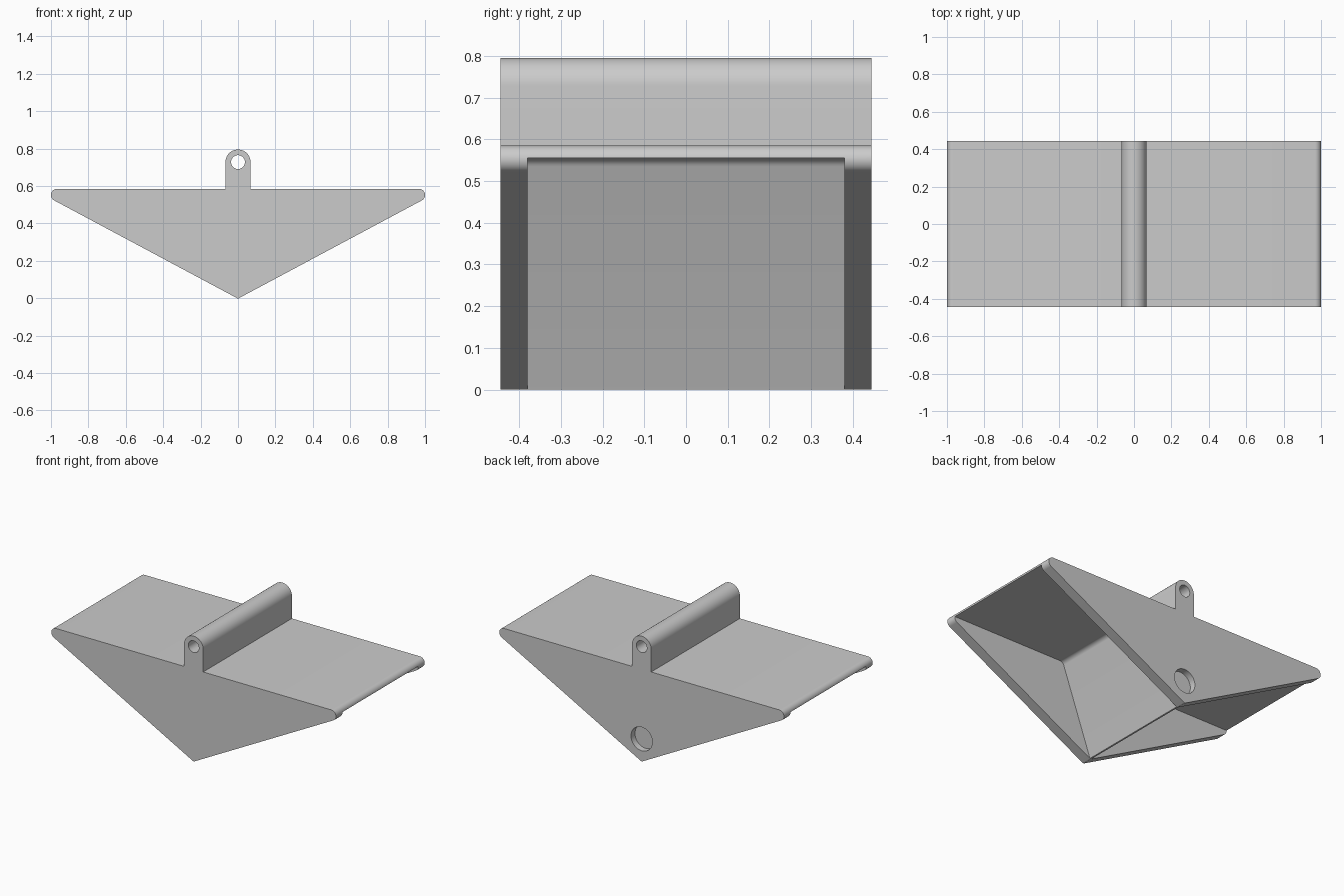
import bpy, bmesh
from math import radians, degrees, sin, cos, atan2, asin, hypot, tan, pi

cube = bpy.data.objects.get("Cube")
if cube:
    bpy.data.objects.remove(cube)

HALF_DEPTH = 0.445      # half length of the body along y
INNER = 0.38            # inner face of the end plates
TOP, UNDER = 0.585, 0.555
TIP_R = 0.033
LUG_R, LUG_Z, PIN_R = 0.067, 0.728, 0.037

grey = bpy.data.materials.new("light grey")
grey.use_nodes = True
grey.diffuse_color = (0.6, 0.6, 0.6, 1)
grey.node_tree.nodes["Principled BSDF"].inputs["Base Color"].default_value = (0.6, 0.6, 0.6, 1)


def arc(cx, cz, r, start, end, n=14):
    """Points on an arc in the xz plane, angles in degrees."""
    angles = [radians(start + (end - start) * i / n) for i in range(n + 1)]
    return [(cx + r * cos(a), cz + r * sin(a)) for a in angles]


def prism(name, outline, y0, y1):
    """Extrude an xz outline from y0 to y1."""
    bm = bmesh.new()
    face = bm.faces.new([bm.verts.new((x, y0, z)) for x, z in outline])
    new = bmesh.ops.extrude_face_region(bm, geom=[face])["geom"]
    bmesh.ops.translate(bm, vec=(0, y1 - y0, 0),
                        verts=[v for v in new if isinstance(v, bmesh.types.BMVert)])
    bmesh.ops.recalc_face_normals(bm, faces=bm.faces)
    mesh = bpy.data.meshes.new(name)
    bm.to_mesh(mesh)
    bm.free()
    mesh.materials.append(grey)
    obj = bpy.data.objects.new(name, mesh)
    bpy.context.collection.objects.link(obj)
    return obj


def mirror(points):
    return [(-x, z) for x, z in reversed(points)]


# Body outline: pointed bottom, rounded outer tips, flat top, round-headed lug
tip_x, tip_z = 1 - TIP_R, TOP - TIP_R
tangent = degrees(atan2(tip_z, tip_x) - asin(TIP_R / hypot(tip_x, tip_z)))
right_half = ([(0.004, 0)]
              + arc(tip_x, tip_z, TIP_R, tangent - 90, 90)
              + [(LUG_R, TOP)]
              + arc(0, LUG_Z, LUG_R, 0, 90)[:-1])
body = prism("hopper_body", right_half + [(0, LUG_Z + LUG_R)] + mirror(right_half),
             -HALF_DEPTH, HALF_DEPTH)

# Cavity outline: sloping divider face, filleted into the underside of the top
foot_x, corner_x, fillet = 0.005, 0.205, 0.03
slope = atan2(UNDER, corner_x - foot_x)
reach = fillet / tan((pi - slope) / 2)
cavity = ([(foot_x - 0.05 / tan(slope), -0.05)]
          + arc(corner_x + reach, UNDER - fillet, fillet, 90 + degrees(slope), 90, 8)
          + [(1.1, UNDER), (1.1, -0.05)])
cavity[0] = (foot_x, 0)
cavity += [(foot_x, -0.05)]

cutters = [
    prism("left_cavity_cutter", cavity, -INNER, INNER),
    prism("right_cavity_cutter", mirror(cavity), -INNER, INNER),
    prism("pin_hole_cutter", arc(0, LUG_Z, PIN_R, 0, 360, 40)[:-1], -0.6, 0.6),
    prism("back_pocket_cutter", arc(0, 0.142, 0.075, 0, 360, 48)[:-1],
          HALF_DEPTH - 0.04, 0.6),
]

bpy.ops.object.select_all(action="DESELECT")
bpy.context.view_layer.objects.active = body
body.select_set(True)
for cutter in cutters:
    cutter.hide_render = True
    mod = body.modifiers.new(cutter.name, "BOOLEAN")
    mod.operation = "DIFFERENCE"
    mod.solver = "EXACT"
    mod.object = cutter
    bpy.ops.object.modifier_apply(modifier=mod.name)
    bpy.data.objects.remove(cutter)

bpy.ops.object.shade_smooth_by_angle(angle=radians(25))
